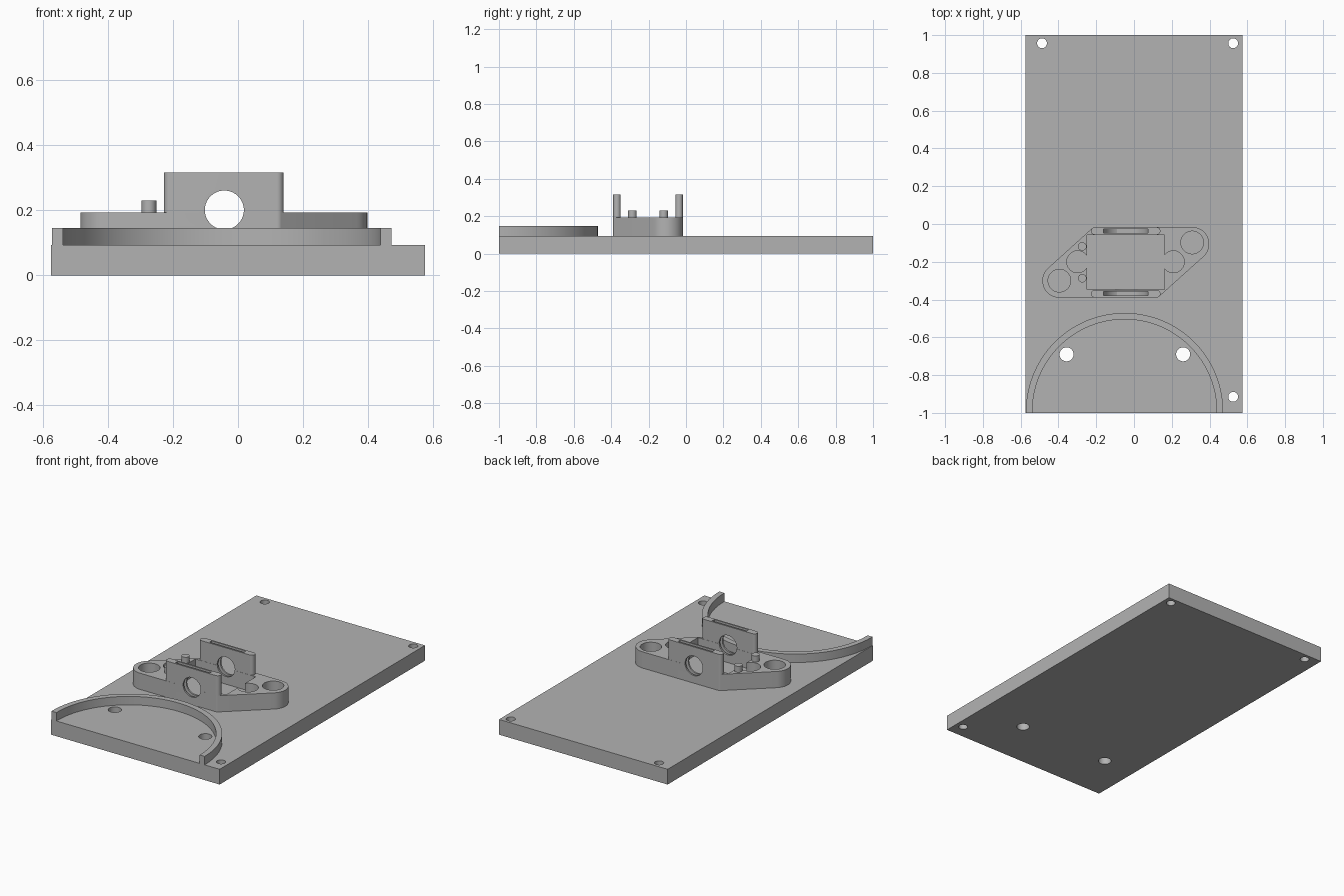
import bpy, bmesh
from math import cos, sin, pi, radians
from mathutils import Matrix, Vector
from mathutils.geometry import convex_hull_2d

if "Cube" in bpy.data.objects:
    bpy.data.objects.remove(bpy.data.objects["Cube"])

grey = bpy.data.materials.new("light grey plastic")
grey.use_nodes = True
grey.diffuse_color = (0.45, 0.45, 0.45, 1)
grey.node_tree.nodes["Principled BSDF"].inputs["Base Color"].default_value = grey.diffuse_color

PLATE_TOP, MOUNT_TOP, WALL_TOP = 0.094, 0.194, 0.317
MID_X, MID_Y = -0.044, -0.203
WALL_DY, BORE_Z = 0.166, 0.201
cutters = []


def arc(x, y, r, start=0.0, end=2 * pi, n=64):
    """Points on an arc; a full turn leaves out the repeated last point."""
    steps = n if end - start > 6.28 else n - 1
    return [(x + r * cos(start + (end - start) * i / steps),
             y + r * sin(start + (end - start) * i / steps)) for i in range(n)]


def rect(x0, x1, y0, y1):
    return [(x0, y0), (x1, y0), (x1, y1), (x0, y1)]


def prism(name, points, z0, z1, cutter=False):
    """Extrude a flat outline from z0 to z1."""
    bm = bmesh.new()
    base = bm.faces.new([bm.verts.new((x, y, z0)) for x, y in points])
    top = bmesh.ops.extrude_face_region(bm, geom=[base])["geom"]
    moved = [v for v in top if isinstance(v, bmesh.types.BMVert)]
    bmesh.ops.translate(bm, verts=moved, vec=(0, 0, z1 - z0))
    bmesh.ops.recalc_face_normals(bm, faces=bm.faces)
    mesh = bpy.data.meshes.new(name)
    bm.to_mesh(mesh)
    bm.free()
    mesh.materials.append(grey)
    obj = bpy.data.objects.new(name, mesh)
    bpy.context.collection.objects.link(obj)
    if cutter:
        obj.hide_render = True
        cutters.append(obj)
    return obj


def cut(obj, tools):
    for tool in tools:
        mod = obj.modifiers.new("cut", "BOOLEAN")
        mod.operation, mod.solver, mod.object = "DIFFERENCE", "EXACT", tool
    bpy.context.view_layer.update()
    graph = bpy.context.evaluated_depsgraph_get()
    mesh = bpy.data.meshes.new_from_object(obj.evaluated_get(graph))
    obj.modifiers.clear()
    obj.data = mesh


def upright(obj, y):
    """Turn a prism drawn in x and z so that it runs along y."""
    obj.data.transform(Matrix.Translation((0, y, 0)) @ Matrix.Rotation(radians(90), 4, "X"))
    return obj


# Base plate with screw holes
plate = prism("base_plate", rect(-0.575, 0.575, -1, 1), 0, PLATE_TOP)
holes = [(-0.487, 0.957, 0.026), (0.525, 0.957, 0.026), (0.525, -0.915, 0.026),
         (-0.357, -0.69, 0.037), (0.26, -0.69, 0.037)]
cut(plate, [prism("hole_cutter", arc(x, y, r, n=48), -0.1, 0.2, True) for x, y, r in holes])

# Half-round rim at the front
RIM_X, RIM_Y, R_OUT, R_IN = -0.05, -0.993, 0.522, 0.488
outline = [(RIM_X + R_OUT, -1)] + arc(RIM_X, RIM_Y, R_OUT, 0, pi, 80) + [(RIM_X - R_OUT, -1)]
inner = [(RIM_X + R_IN, -1)] + arc(RIM_X, RIM_Y, R_IN, 0, pi, 80) + [(RIM_X - R_IN, -1)]
rim = prism("half_round_rim", outline + inner[::-1], PLATE_TOP, 0.146)

# Slanted mount body: outline wrapped round two large bosses and two small corners
BOSSES = [(-0.395, -0.3), (0.308, -0.106)]
corners = [(MID_X + sx * 0.164, MID_Y + sy * WALL_DY) for sx in (-1, 1) for sy in (-1, 1)]
cloud = [p for x, y in BOSSES for p in arc(x, y, 0.09)]
cloud += [p for x, y in (corners[1], corners[2]) for p in arc(x, y, 0.02)]
hull = [cloud[i] for i in convex_hull_2d([Vector(p) for p in cloud])]
mount = prism("mount_body", hull, PLATE_TOP, MOUNT_TOP)

# Pocket, side lobes and boss holes
LOW, HIGH = PLATE_TOP - 0.02, WALL_TOP + 0.1
pocket = [prism("pocket_cutter", rect(-0.25, 0.162, -0.348, -0.058), LOW, HIGH, True)]
pocket += [prism("lobe_cutter", arc(x, MID_Y + 0.003, 0.058), LOW, HIGH, True) for x in (-0.298, 0.208)]
pocket += [prism("boss_cutter", arc(x, y, 0.06), LOW, HIGH, True)
           for x, y in ((BOSSES[0][0], BOSSES[0][1]), (BOSSES[1][0], BOSSES[1][1] + 0.008))]

# Bore through both walls, and a round-bottomed slot inside each wall
bore = upright(prism("bore_cutter", arc(-0.042, BORE_Z, 0.06), -0.4, 0.4, True), MID_Y)
slots = []
for side in (-1, 1):
    shape = arc(MID_X, BORE_Z, 0.117, pi, 2 * pi - 0.001, 40) + [(MID_X + 0.117, HIGH), (MID_X - 0.117, HIGH)]
    slot = prism("slot_cutter", shape, -0.0105, 0.0105, True)
    slots.append(upright(slot, MID_Y + side * WALL_DY))
cut(mount, pocket + [bore] + slots)

# Upright walls with round end posts
for side, label in ((-1, "front"), (1, "back")):
    y = MID_Y + side * WALL_DY
    ends = arc(MID_X + 0.164, y, 0.02, -pi / 2, pi / 2, 20) + arc(MID_X - 0.164, y, 0.02, pi / 2, 1.5 * pi, 20)
    wall = prism(label + "_wall", ends, MOUNT_TOP, WALL_TOP)
    cut(wall, [bore, slots[side > 0]])

# Small locating pins
pins = [prism("locating_pin", arc(-0.274, y, 0.0225, n=32), MOUNT_TOP - 0.1, 0.231)
        for y in (-0.119, -0.287)]

for tool in cutters:
    bpy.data.objects.remove(tool)

# Smooth curved walls, keep hard edges
for obj in [o for o in bpy.context.collection.objects if o.type == "MESH"]:
    bpy.ops.object.select_all(action="DESELECT")
    obj.select_set(True)
    bpy.context.view_layer.objects.active = obj
    bpy.ops.object.shade_smooth_by_angle(angle=radians(30))
